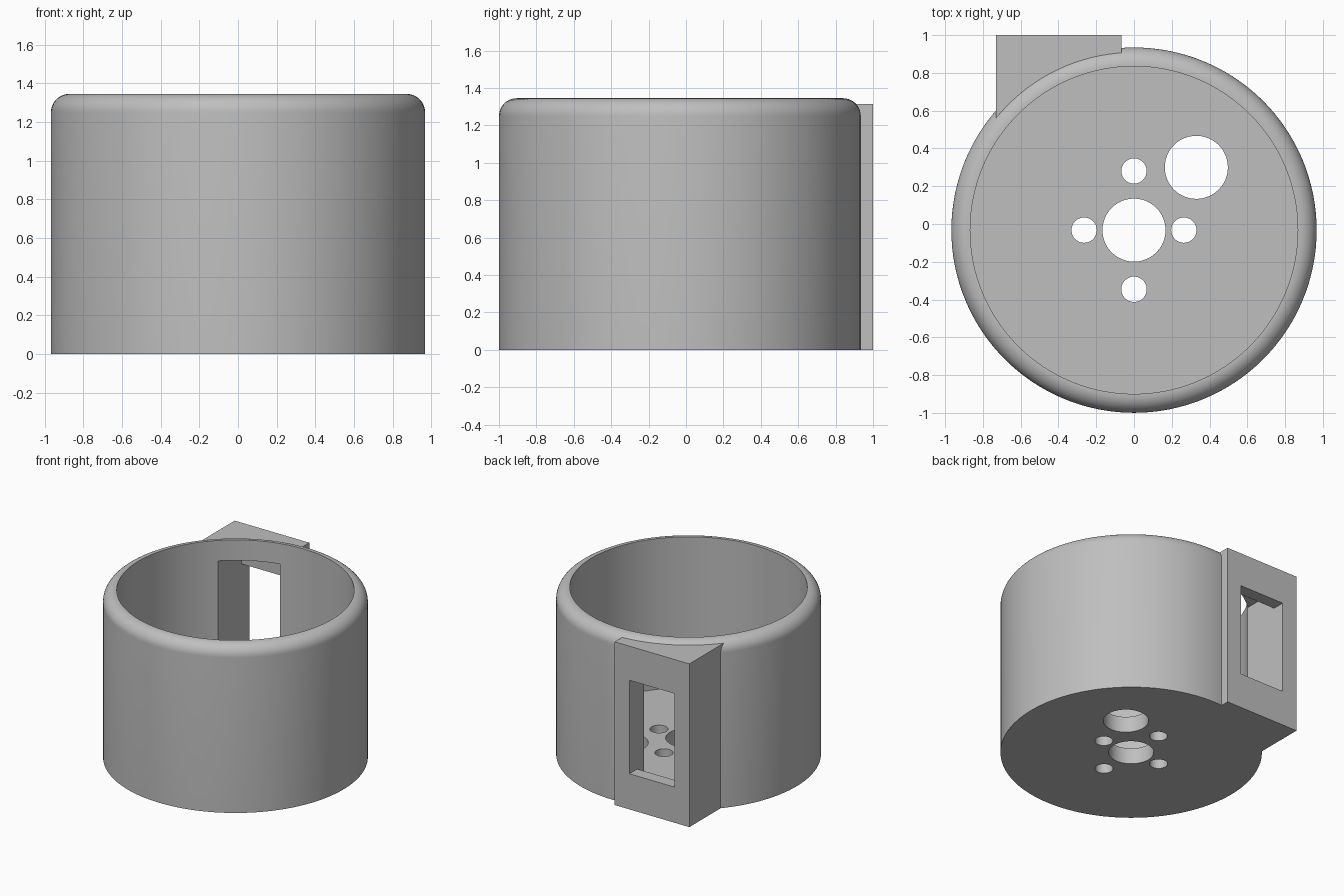
import bpy, bmesh, math

cube = bpy.data.objects.get("Cube")
if cube:
    bpy.data.objects.remove(cube, do_unlink=True)

CY = -0.0325            # cup axis offset in y
R, BORE, H = 0.967, 0.867, 1.345
FILLET, FLOOR = 0.095, 0.13
SEGS = 128

grey = bpy.data.materials.new("plain grey")
grey.use_nodes = True
colour = (0.52, 0.52, 0.52, 1)
grey.diffuse_color = colour
grey.node_tree.nodes["Principled BSDF"].inputs["Base Color"].default_value = colour


def finish(name, bm):
    bmesh.ops.recalc_face_normals(bm, faces=bm.faces)
    mesh = bpy.data.meshes.new(name)
    bm.to_mesh(mesh)
    bm.free()
    obj = bpy.data.objects.new(name, mesh)
    bpy.context.collection.objects.link(obj)
    mesh.materials.append(grey)
    return obj


def box(name, x, y, z):
    bm = bmesh.new()
    bmesh.ops.create_cube(bm, size=1)
    for v in bm.verts:
        for i, (lo, hi) in enumerate((x, y, z)):
            v.co[i] = hi if v.co[i] > 0 else lo
    return finish(name, bm)


def lathe(name, profile, x=0, y=CY, segs=SEGS):
    """Solid of revolution from (radius, height) pairs, capped at both ends."""
    bm = bmesh.new()
    rings = []
    for r, z in profile:
        angles = [2 * math.pi * i / segs for i in range(segs)]
        rings.append([bm.verts.new((x + r * math.cos(a), y + r * math.sin(a), z)) for a in angles])
    for low, high in zip(rings, rings[1:]):
        for i in range(segs):
            j = (i + 1) % segs
            bm.faces.new((low[i], low[j], high[j], high[i]))
    bm.faces.new(rings[0])
    bm.faces.new(rings[-1])
    return finish(name, bm)


def combine(target, tool, operation):
    mod = target.modifiers.new(tool.name, "BOOLEAN")
    mod.operation, mod.solver, mod.object = operation, "EXACT", tool
    bpy.context.view_layer.objects.active = target
    bpy.ops.object.modifier_apply(modifier=mod.name)
    bpy.data.objects.remove(tool, do_unlink=True)


# Cup body with a rounded top edge
arc = [math.radians(9 * i) for i in range(11)]
profile = [(R, 0)] + [(R - FILLET + FILLET * math.cos(a), H - FILLET + FILLET * math.sin(a)) for a in arc]
cup = lathe("cup_housing", profile)

# Square side housing at the back
combine(cup, box("side_housing", (-0.73, -0.065), (0.3, 1.0), (0, 1.315)), "UNION")

# Main bore, inner pocket and the window through the back plate
combine(cup, lathe("bore", [(BORE, FLOOR), (BORE, 2)]), "DIFFERENCE")
window_x = (-0.597, -0.195)
combine(cup, box("pocket", window_x, (0.3, 0.9), (FLOOR + 0.004, 1.18)), "DIFFERENCE")
combine(cup, box("window", window_x, (0.5, 1.2), (0.287, 1.04)), "DIFFERENCE")

# Floor holes: centre, cable hole and four screw holes
holes = [(0, CY, 0.167), (0.33, 0.3, 0.167)]
holes += [(s * 0.264, CY, 0.067) for s in (-1, 1)]
holes += [(0, CY + s * 0.313, 0.067) for s in (-1, 1)]
for x, y, r in holes:
    combine(cup, lathe("hole", [(r, -0.2), (r, 0.4)], x, y, 48), "DIFFERENCE")

# Smooth round walls, sharp edges kept
bpy.ops.object.select_all(action="DESELECT")
cup.select_set(True)
bpy.context.view_layer.objects.active = cup
bpy.ops.object.shade_smooth_by_angle(angle=math.radians(30))
